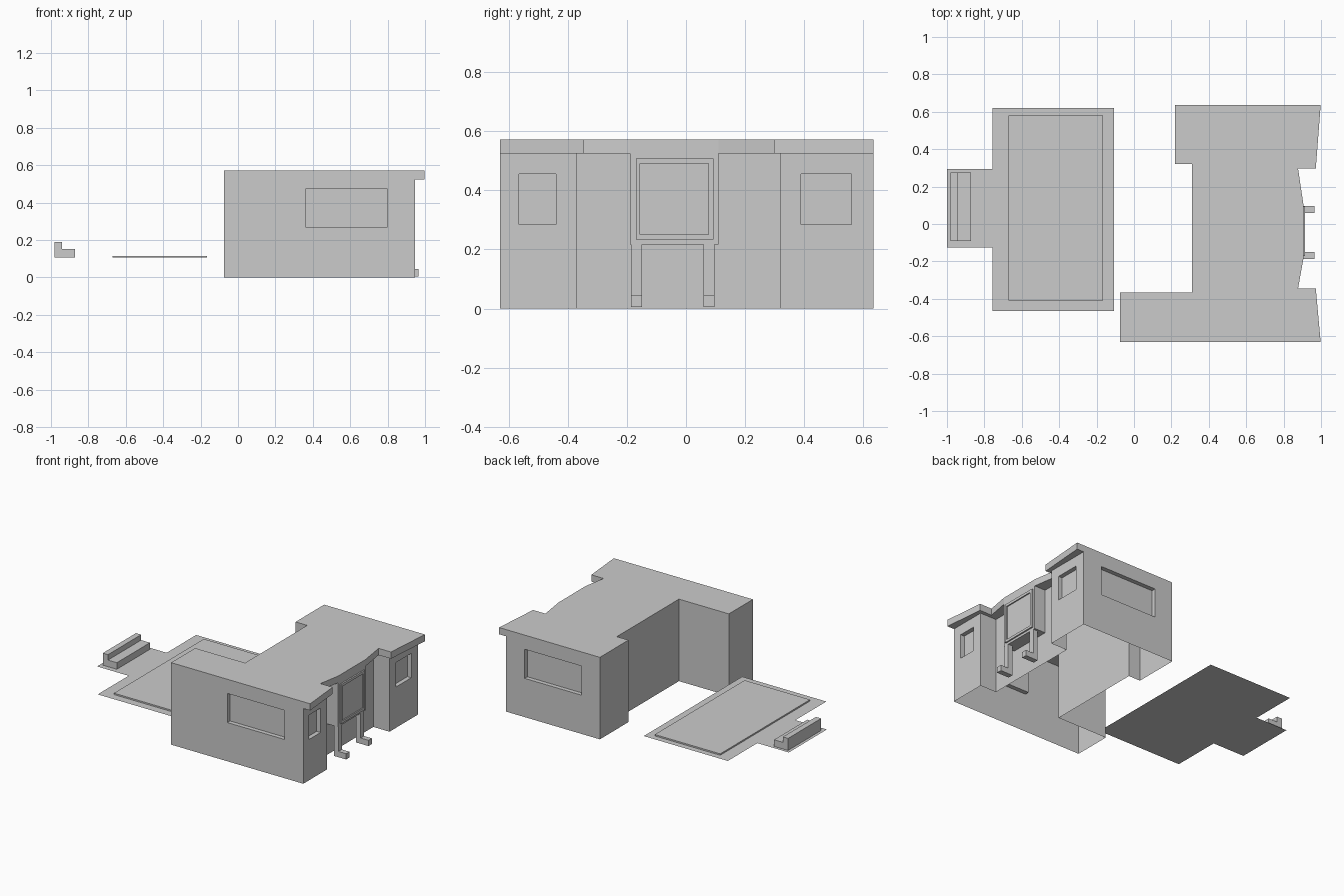
import bpy, bmesh
from mathutils import Vector

if "Cube" in bpy.data.objects:
    bpy.data.objects.remove(bpy.data.objects["Cube"])


def finish(name, bm, normals=False):
    bmesh.ops.remove_doubles(bm, verts=bm.verts, dist=0.0005)
    if normals:
        bmesh.ops.recalc_face_normals(bm, faces=bm.faces)
    me = bpy.data.meshes.new(name)
    bm.to_mesh(me)
    bm.free()
    ob = bpy.data.objects.new(name, me)
    bpy.context.collection.objects.link(ob)
    return ob


def face(bm, pts):
    return bm.faces.new([bm.verts.new(p) for p in pts])


def wall(bm, p, q, z0, z1, window=None, depth=0.03):
    """Wall seen from outside, p on the left; window = (start, end, low, high) along p-q."""
    p, q = Vector((*p, 0)), Vector((*q, 0))
    d = (q - p).normalized()
    inward = Vector((-d.y, d.x, 0)) * depth

    def rect(a, b, lo, hi, off=Vector()):
        return [p + d * s + off + Vector((0, 0, z)) for s, z in ((a, lo), (b, lo), (b, hi), (a, hi))]
    outer = rect(0, (q - p).length, z0, z1)
    if not window:
        face(bm, outer)
        return
    hole, back = rect(*window), rect(*window, inward)
    for a, b in ((outer, hole), (hole, back)):
        for i in range(4):
            j = (i + 1) % 4
            face(bm, (a[i], a[j], b[j], b[i]))
    face(bm, back)


def box(name, x0, x1, y0, y1, z0, z1):
    bm = bmesh.new()
    bmesh.ops.create_cube(bm, size=1)
    for v in bm.verts:
        v.co = ((x0 + x1) / 2 + v.co.x * (x1 - x0), (y0 + y1) / 2 + v.co.y * (y1 - y0),
                (z0 + z1) / 2 + v.co.z * (z1 - z0))
    return finish(name, bm)


TOP, EAVE = 0.572, 0.525
front_walls = [(0.945, -0.63), (0.945, -0.37), (0.82, -0.37), (0.82, 0.32), (0.945, 0.32), (0.945, 0.635)]
back_walls = [(0.945, 0.635), (0.22, 0.635), (0.22, 0.32), (0.31, 0.32), (0.31, -0.365),
              (-0.075, -0.365), (-0.075, -0.63), (0.945, -0.63)]
eave = [(0.998, -0.63), (0.972, -0.345), (0.877, -0.345), (0.905, -0.19), (0.905, 0.11),
        (0.877, 0.297), (0.972, 0.297), (0.998, 0.635)]

# Building walls, open underneath, with recessed windows
bm = bmesh.new()
front_windows = {0: (0.065, 0.19, 0.285, 0.455), 4: (0.07, 0.24, 0.285, 0.455)}
front_windows[4] = (0.07, 0.24, 0.285, 0.455)
for i in range(5):
    wall(bm, front_walls[i], front_walls[i + 1], 0, EAVE, front_windows.get(i))
side_windows = {0: (0.145, 0.585, 0.27, 0.473), 6: (0.435, 0.875, 0.27, 0.473)}
for i in range(7):
    wall(bm, back_walls[i], back_walls[i + 1], 0, TOP, side_windows.get(i))
finish("building_walls", bm)

# Roof sheet with front fascia and soffit
bm = bmesh.new()
face(bm, [(x, y, TOP) for x, y in eave + back_walls[1:-1]])
face(bm, [(x, y, EAVE) for x, y in front_walls + eave[::-1]])
path = [front_walls[0]] + eave + [front_walls[-1]]
for a, b in zip(path, path[1:]):
    wall(bm, a, b, EAVE, TOP)
finish("roof", bm)

# Entrance bay with raised window frame
box("entrance_bay", 0.82, 0.905, -0.19, 0.11, 0.217, EAVE)
bm = bmesh.new()
wall(bm, (0.915, -0.17), (0.915, 0.093), 0.233, 0.508, (0.015, 0.246, 0.25, 0.49), 0.008)
rim = [(0.905, -0.17), (0.915, -0.17), (0.915, 0.093), (0.905, 0.093)]
wall(bm, rim[0], rim[1], 0.233, 0.508)
wall(bm, rim[2], rim[3], 0.233, 0.508)
for z in (0.233, 0.508):
    face(bm, [(x, y, z) for x, y in rim])
finish("entrance_window", bm, True)

# L-shaped legs below the bay
for side, y in (("left", -0.186), ("right", 0.059)):
    bm = bmesh.new()
    profile = [(0.87, 0.005), (0.965, 0.005), (0.965, 0.045), (0.905, 0.045), (0.905, 0.217), (0.87, 0.217)]
    f = face(bm, [(x, y, z) for x, z in profile])
    r = bmesh.ops.extrude_face_region(bm, geom=[f])
    bmesh.ops.translate(bm, vec=(0, 0.037, 0), verts=[v for v in r["geom"] if isinstance(v, bmesh.types.BMVert)])
    finish(side + "_leg", bm, True)

# Terrace sheet, raised slab and stepped bench
bm = bmesh.new()
face(bm, [(x, y, 0.105) for x, y in ((-1, -0.125), (-0.757, -0.125), (-0.757, -0.465), (-0.108, -0.465),
                                     (-0.108, 0.62), (-0.757, 0.62), (-0.757, 0.295), (-1, 0.295))])
finish("terrace", bm)
box("terrace_slab", -0.67, -0.165, -0.41, 0.58, 0.106, 0.116)
bm = bmesh.new()
f = face(bm, [(x, -0.09, z) for x, z in ((-0.98, 0.106), (-0.872, 0.106), (-0.872, 0.152),
                                        (-0.94, 0.152), (-0.94, 0.19), (-0.98, 0.19))])
r = bmesh.ops.extrude_face_region(bm, geom=[f])
bmesh.ops.translate(bm, vec=(0, 0.365, 0), verts=[v for v in r["geom"] if isinstance(v, bmesh.types.BMVert)])
finish("bench", bm, True)
